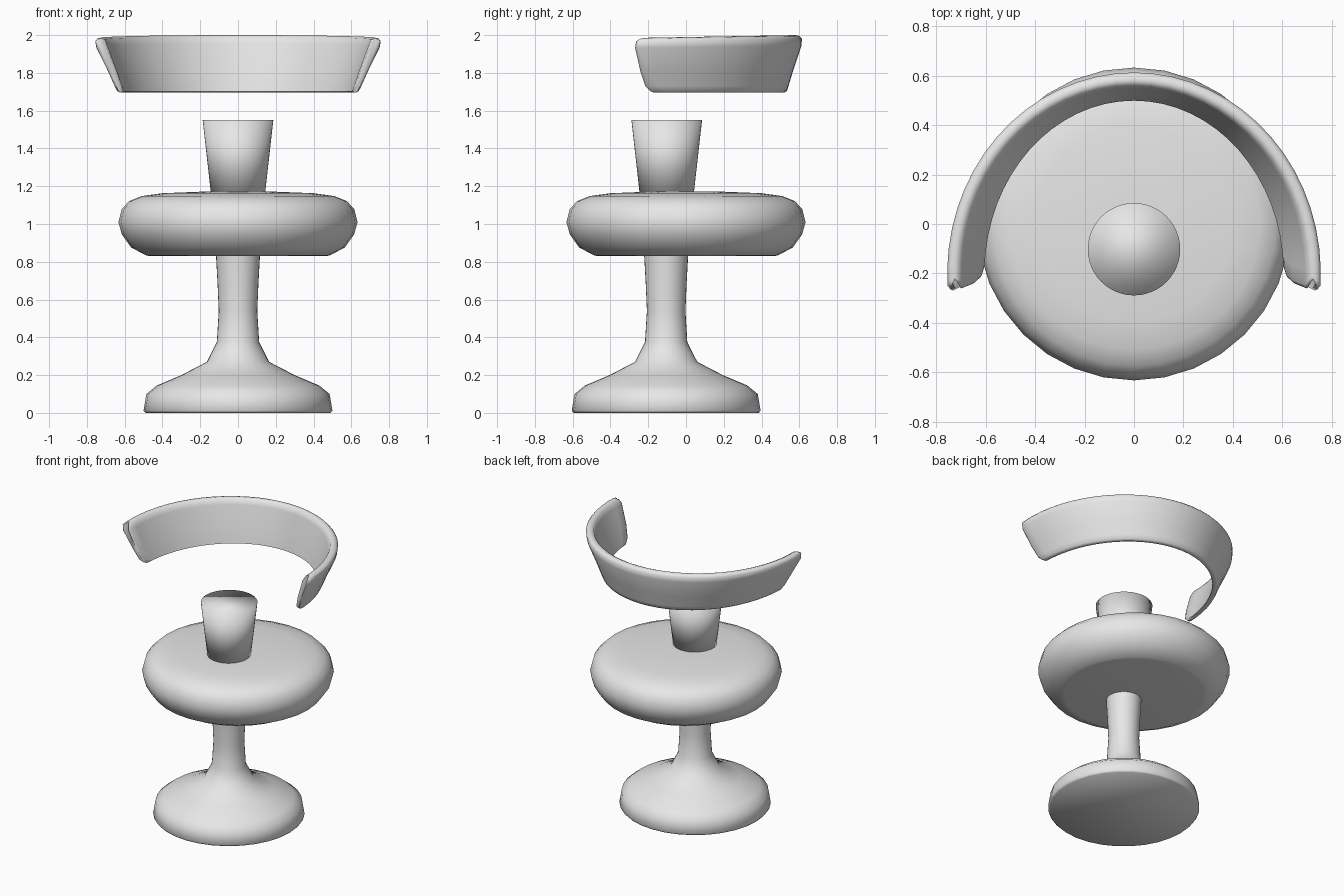
import bpy
import bmesh
from math import sin, cos, pi, radians

cube = bpy.data.objects.get("Cube")
if cube:
    bpy.data.objects.remove(cube, do_unlink=True)

grey = bpy.data.materials.new("plain grey")
grey.use_nodes = True
grey.diffuse_color = (0.8, 0.8, 0.8, 1)
grey.node_tree.nodes["Principled BSDF"].inputs["Base Color"].default_value = (0.8, 0.8, 0.8, 1)


def finish(bm, name, angle):
    bmesh.ops.recalc_face_normals(bm, faces=bm.faces)
    mesh = bpy.data.meshes.new(name)
    bm.to_mesh(mesh)
    bm.free()
    mesh.materials.append(grey)
    obj = bpy.data.objects.new(name, mesh)
    bpy.context.collection.objects.link(obj)
    bpy.ops.object.select_all(action="DESELECT")
    obj.select_set(True)
    bpy.context.view_layer.objects.active = obj
    bpy.ops.object.shade_smooth_by_angle(angle=radians(angle))
    return obj


def bridge(bm, loops):
    """Join consecutive closed loops with quads and cap both ends."""
    n = len(loops[0])
    for a, b in zip(loops, loops[1:]):
        for i in range(n):
            j = (i + 1) % n
            bm.faces.new((a[i], a[j], b[j], b[i]))
    bm.faces.new(loops[0])
    bm.faces.new(loops[-1])


def lathe(name, profile, y, angle=180, sides=32):
    """Spin a (radius, height) profile about a vertical axis."""
    bm = bmesh.new()
    loops = [[bm.verts.new((r * cos(2 * pi * i / sides), y + r * sin(2 * pi * i / sides), z))
              for i in range(sides)] for r, z in profile]
    bridge(bm, loops)
    return finish(bm, name, angle)


# Flared foot and column
lathe("pedestal", [(0.49, 0), (0.5, 0.012), (0.485, 0.1), (0.43, 0.145), (0.3, 0.2),
                   (0.165, 0.27), (0.112, 0.375), (0.102, 0.54), (0.108, 0.68),
                   (0.118, 0.86)], -0.105, 60)

# Cushion-like seat
lathe("seat", [(0.46, 0.83), (0.485, 0.833), (0.565, 0.875), (0.615, 0.945), (0.633, 1.01),
               (0.615, 1.08), (0.575, 1.122), (0.51, 1.148), (0.4, 1.163),
               (0.15, 1.173)], 0)

# Tapered post above the seat
lathe("post", [(0.142, 1.15), (0.187, 1.55)], -0.102, sides=48)

# Curved backrest: (height fraction, side offset, end angle) around its section
outer = [(0, 0.625, -2.5), (0.03, 0.64, -0.8), (0.12, 0.653, 1.2), (0.4, 0.69, 3.2),
         (0.82, 0.75, 5), (0.94, 0.756, 4.6), (0.985, 0.745, 3)]
inner = [(1, 0.725, 1.6), (0.97, 0.705, 3.2), (0.86, 0.692, 4.6), (0.4, 0.642, 3.2),
         (0.12, 0.614, 1.2), (0.02, 0.605, -1.5)]


def back_section(bm, u, pinch):
    """One section of the backrest; pinch narrows it toward its middle."""
    ring = []
    for v, a, end in outer + inner:
        mid = 0.664 + 0.061 * v if v > 0.94 else 0.617 + 0.118 * v
        a = mid + (a - mid) * pinch
        angle = u * radians(90 + end)
        b = a + 0.095 - 0.04 * v
        z = 1.695 + 0.291 * v + 0.014 * v * cos(angle)
        ring.append(bm.verts.new((a * sin(angle), -0.2 + b * cos(angle), z)))
    return ring


bm = bmesh.new()
steps = 32
stations = [(-1 + 2 * i / steps, 1) for i in range(steps + 1)]
stations[0], stations[-1] = (-1, 0.6), (1, 0.6)
stations.insert(1, (-0.988, 1))
stations.insert(-1, (0.988, 1))
bridge(bm, [back_section(bm, u, pinch) for u, pinch in stations])
finish(bm, "backrest", 70)
